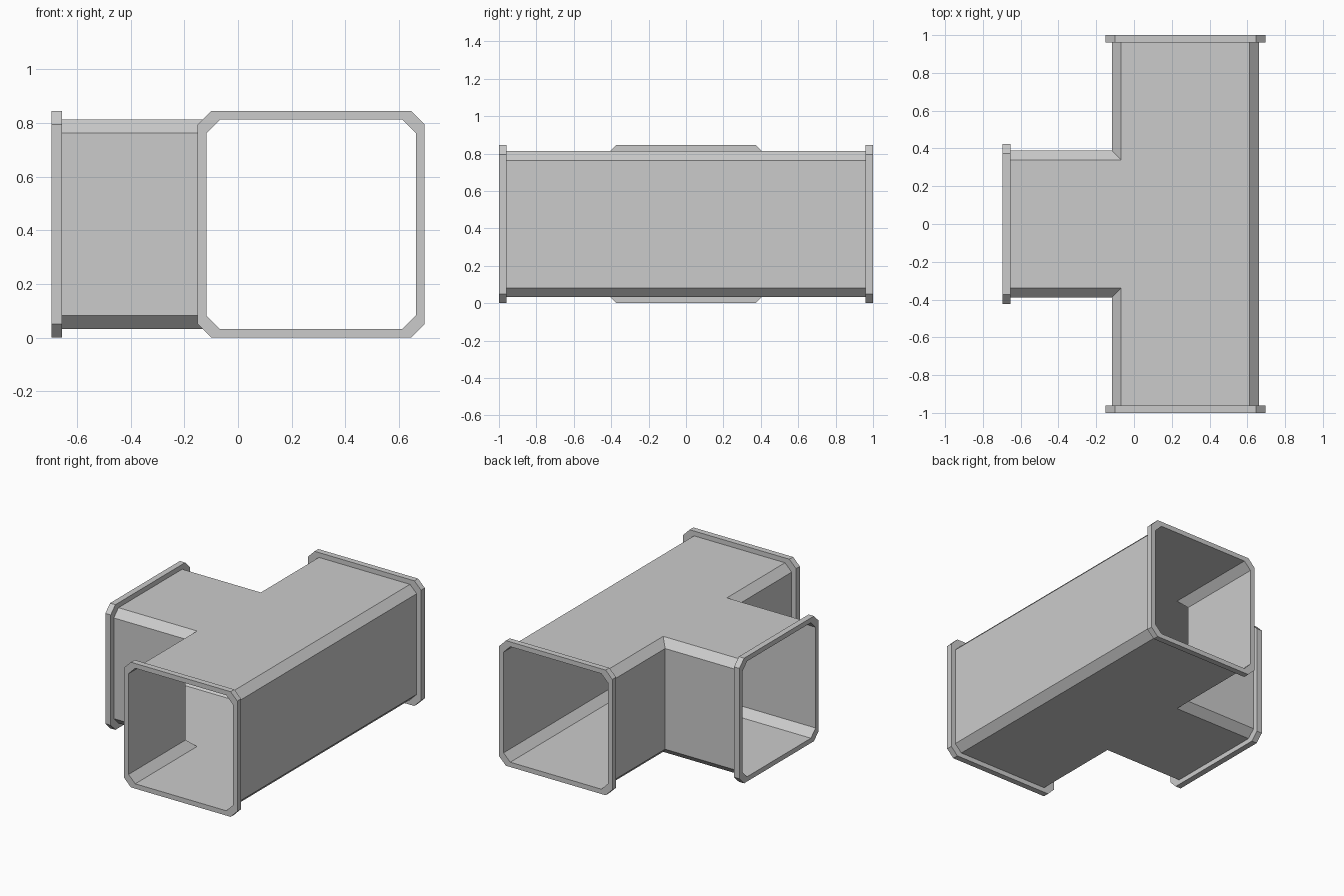
import bpy
import bmesh
from mathutils import Vector

cube = bpy.data.objects.get("Cube")
if cube:
    bpy.data.objects.remove(cube, do_unlink=True)

HALF = 0.39        # half width of the duct
RIM = 0.4225       # half width of the flanges
CHAMFER = 0.05     # corner chamfer
DEPTH = 0.04       # flange depth
AXIS_X = 0.2725    # centre line of the main duct
MID_Z = RIM
MAIN_END, BRANCH_END = 1.0, -0.695

metal = bpy.data.materials.new("light grey metal")
metal.use_nodes = True
grey = (0.6, 0.6, 0.6, 1.0)
metal.diffuse_color = grey
metal.node_tree.nodes["Principled BSDF"].inputs["Base Color"].default_value = grey


def finish(name, bm):
    mesh = bpy.data.meshes.new(name)
    bm.to_mesh(mesh)
    bm.free()
    mesh.materials.append(metal)
    obj = bpy.data.objects.new(name, mesh)
    bpy.context.collection.objects.link(obj)
    return obj


def plan(inset):
    """T-shaped outline, drawn in by the inset except at the open ends."""
    w = HALF - inset
    right, left = AXIS_X + w, AXIS_X - w
    end, tip = MAIN_END - DEPTH, BRANCH_END + DEPTH
    return [(right, -end), (right, end), (left, end), (left, w),
            (tip, w), (tip, -w), (left, -w), (left, -end)]


# Duct: thin sheet-metal shell stacked from outlines, open at its three ends
bm = bmesh.new()
layers = []
for inset, z in ((CHAMFER, -HALF), (0, CHAMFER - HALF),
                 (0, HALF - CHAMFER), (CHAMFER, HALF)):
    layers.append([bm.verts.new((x, y, MID_Z + z)) for x, y in plan(inset)])
bm.faces.new(layers[0][::-1])
bm.faces.new(layers[-1])
open_edges = {1, 4, 7}
for low, high in zip(layers, layers[1:]):
    for i in range(len(low)):
        if i not in open_edges:
            j = (i + 1) % len(low)
            bm.faces.new((low[i], low[j], high[j], high[i]))
finish("t_duct_shell", bm)


def octagon(half):
    c = half - CHAMFER
    return [(half, -c), (half, c), (c, half), (-c, half),
            (-half, c), (-half, -c), (-c, -half), (c, -half)]


def flange(name, centre, outward):
    """Chamfered square ring lying behind the opening at centre."""
    centre, outward = Vector(centre), Vector(outward)
    up = Vector((0, 0, 1))
    side = up.cross(outward)
    bm = bmesh.new()
    rings = []
    for half, back in ((HALF, 0), (RIM, 0), (RIM, DEPTH), (HALF, DEPTH)):
        rings.append([bm.verts.new(centre + side * u + up * v - outward * back)
                      for u, v in octagon(half)])
    for k, a in enumerate(rings):
        b = rings[(k + 1) % len(rings)]
        for i in range(len(a)):
            j = (i + 1) % len(a)
            bm.faces.new((a[i], a[j], b[j], b[i]))
    bmesh.ops.recalc_face_normals(bm, faces=bm.faces)
    finish(name, bm)


# Flanges around the three openings
flange("front_flange", (AXIS_X, -MAIN_END, MID_Z), (0, -1, 0))
flange("back_flange", (AXIS_X, MAIN_END, MID_Z), (0, 1, 0))
flange("branch_flange", (BRANCH_END, 0, MID_Z), (-1, 0, 0))
